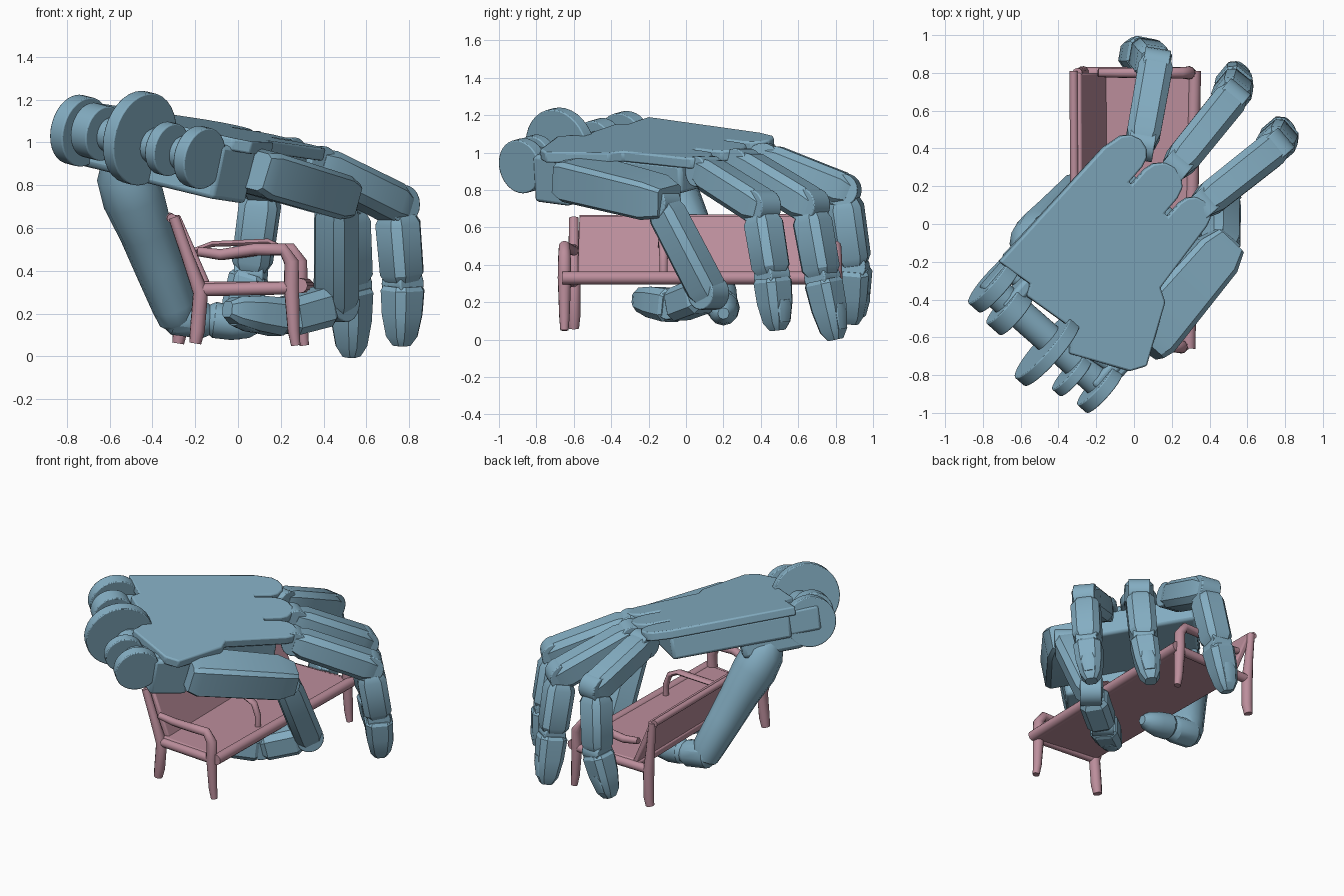
import bpy, bmesh, math
from mathutils import Vector as V

if "Cube" in bpy.data.objects:
    bpy.data.objects.remove(bpy.data.objects["Cube"])


def material(name, rgb):
    m = bpy.data.materials.new(name)
    m.diffuse_color = (*rgb, 1)
    m.use_nodes = True
    m.node_tree.nodes["Principled BSDF"].inputs["Base Color"].default_value = m.diffuse_color
    return m


BLUE = material("blue", (0.23, 0.42, 0.54))
PINK = material("pink", (0.50, 0.27, 0.33))
UP = V((0, 0, 1))


def finish(name, bm, mat, bevel=0.0, angle=30):
    bmesh.ops.recalc_face_normals(bm, faces=bm.faces)
    me = bpy.data.meshes.new(name)
    bm.to_mesh(me)
    bm.free()
    ob = bpy.data.objects.new(name, me)
    bpy.context.collection.objects.link(ob)
    me.materials.append(mat)
    if bevel:
        b = ob.modifiers.new("bevel", 'BEVEL')
        b.width, b.segments, b.limit_method = bevel, 2, 'ANGLE'
    bpy.ops.object.select_all(action='DESELECT')
    ob.select_set(True)
    bpy.context.view_layer.objects.active = ob
    bpy.ops.object.shade_smooth_by_angle(angle=math.radians(angle))
    return ob


def loft(name, pts, sizes, side, mat=BLUE, n=0, c=0.6, bevel=0.0):
    """Skin cross-sections along a path; n=0 gives a chamfered square, else an n-gon."""
    pts = [V(p) for p in pts]
    side = V(side)
    if n:
        prof = [(math.cos(2 * math.pi * i / n), math.sin(2 * math.pi * i / n)) for i in range(n)]
    else:
        prof = [(1, -c), (1, c), (c, 1), (-c, 1), (-1, c), (-1, -c), (-c, -1), (c, -1)]
    bm = bmesh.new()
    rings = []
    for i, p in enumerate(pts):
        t = (pts[min(i + 1, len(pts) - 1)] - pts[max(i - 1, 0)]).normalized()
        h = side.cross(t).normalized()
        s = t.cross(h)
        w = sizes[i] if isinstance(sizes, (list, tuple)) else sizes
        a, b = w if isinstance(w, tuple) else (w, w)
        rings.append([bm.verts.new(p + s * x * a + h * y * b) for x, y in prof])
    for r, q in zip(rings, rings[1:]):
        for i in range(len(prof)):
            j = (i + 1) % len(prof)
            bm.faces.new((r[i], r[j], q[j], q[i]))
    bm.faces.new(rings[0])
    bm.faces.new(rings[-1][::-1])
    return finish(name, bm, mat, bevel, 50 if mat is PINK else 30)


def segment(name, p, q, w0, w1, side):
    p, q = V(p), V(q)
    pts = [p.lerp(q, t) for t in (0, 0.12, 0.88, 1)]
    return loft(name, pts, [w0 * 0.8, w0, w1, w1 * 0.75], side)


# Palm frame: u runs to the fingers, v across the hand, d is depth below the back
def P(u, v, d=0.0):
    top = V((.66 * u + .75 * v, .75 * u - .66 * v, 1.055 - .1 * u - .19 * v))
    return top - V((.2, -.05, .97)) * d


AXLE = V((.75, -.66, -.19)).normalized()


def slab(name, outline, d0, d1, bevel):
    bm = bmesh.new()
    a = [bm.verts.new(P(u, v, d0)) for u, v in outline]
    b = [bm.verts.new(P(u, v, d1)) for u, v in outline]
    bm.faces.new(a)
    bm.faces.new(b[::-1])
    for i in range(len(a)):
        j = (i + 1) % len(a)
        bm.faces.new((a[i], b[i], b[j], a[j]))
    return finish(name, bm, BLUE, bevel)


def disc(name, c, r, depth, axis=AXLE, n=32):
    c = V(c)
    h = axis * depth / 2
    return loft(name, [c - h, c + h], r, UP.cross(axis), n=n, bevel=0.006)


# Palm back plate with three rounded finger lobes
plate = [(-.62, -.40), (.20, -.385)]
for v0, v1, tip in ((-.37, -.165, .36), (-.145, .085, .37), (.11, .30, .34)):
    m, r = (v0 + v1) / 2, (v1 - v0) / 2
    plate += [(.15, v0)] if v0 > -.3 else []
    plate += [(tip - r + r * math.sin(a), m - r * math.cos(a)) for a in (0, .5, 1, 1.57, 2.1, 2.6, 3.14)]
    plate += [(.15, v1)] if v1 < .2 else []
plate += [(-.16, .33), (-.20, .40), (-.52, .55), (-.60, .50), (-.74, .20), (-.63, .12),
          (-.66, -.17), (-.60, -.20)]
slab("palm_back_plate", plate, 0, .06, .012)
# Palm body, wrist block and heel under the plate
slab("palm_body", [(-.58, -.38), (.20, -.36), (.20, .28), (-.2, .31), (-.56, .42), (-.62, .1)],
     .05, .21, .02)
slab("wrist_block", [(-.72, .10), (-.40, .10), (-.42, .50), (-.66, .50)], .04, .30, .02)
slab("thumb_side_heel", [(-.66, -.36), (-.25, -.36), (-.3, .0), (-.62, .0)], .15, .30, .03)

# Wrist hinge: discs on a common axle
for i, (c, r, dep) in enumerate([((-.74, -.32, 1.055), .165, .08), ((-.66, -.46, 1.05), .13, .10),
                                 ((-.46, -.67, 1.02), .22, .07), ((-.33, -.80, .97), .125, .06),
                                 ((-.18, -.87, .93), .145, .07)]):
    disc(f"wrist_disc_{i + 1}", c, r, dep)
disc("wrist_axle", (-.46, -.60, 1.0), .08, .78)
for i, v in enumerate((-.33, -.2, .12, .43)):
    slab(f"wrist_lug_{i + 1}", [(-.78, v - .035), (-.55, v - .035), (-.55, v + .035), (-.78, v + .035)],
         .03, .2, .02)


# Fingers: three segments, hinge pins and a nail
def finger(name, k, pip, dip, tip, heading, w=.092):
    k, pip, dip, tip = map(V, (k, pip, dip, tip))
    d = V((*heading, 0)).normalized()
    side = d.cross(UP)
    segment(name + "_proximal", k, pip + (pip - k).normalized() * .04, w * .97, w, side)
    m = (dip - pip).normalized()
    segment(name + "_middle", pip + m * .05, dip - m * .01, w, w * .97, side)
    t = (tip - dip).normalized()
    L = (tip - dip).length
    start = dip + t * .01
    loft(name + "_tip", [start, start + t * .02, dip + t * L * .5, dip + t * L * .85, tip],
         [w * .85, w * .97, w * .9, w * .7, w * .4], side)
    out = side.cross(t)
    loft(name + "_nail", [dip + t * L * f + out * o for f, o in ((.45, w * .86), (.6, w * .84), (.85, w * .66))],
         [(w * .4, .012), (w * .52, .014), (w * .4, .012)], side, n=10)
    for nm, c, r in (("knuckle", k, w * .9), ("upper", pip, w * .98), ("lower", dip, w * .8)):
        disc(f"{name}_{nm}_hinge", c, r, w * 1.5, side, 20)


finger("index_finger", (.04, .42, .97), (.115, .84, .80), (.06, .90, .39), (-.03, .89, .09), (.17, .98))
finger("middle_finger", (.22, .30, .94), (.51, .66, .72), (.53, .73, .33), (.53, .80, .0), (.64, .77))
finger("ring_finger", (.36, .10, .90), (.74, .40, .71), (.77, .46, .34), (.765, .49, .05), (.76, .65))
finger("little_finger", (.46, -.13, .73), (.46, .12, .25), (.21, -.06, .18), (-.05, -.26, .22), (.66, .75))

# Little finger metacarpal alongside the palm
loft("little_finger_metacarpal", [(.04, -.63, .88), (.08, -.58, .865), (.43, -.17, .76), (.50, -.09, .74)],
     [(.13, .09), (.15, .11), (.13, .105), (.09, .08)], (.75, -.66, -.19), c=.8)

# Thumb: swollen base, shaft, elbow and tip curled under the bench
loft("thumb_shaft", [(-.55, -.16, .93), (-.53, -.11, .86), (-.49, -.06, .74), (-.43, .02, .58),
                     (-.37, .09, .42), (-.30, .17, .24), (-.28, .19, .17), (-.26, .2, .13)],
     [.09, .135, .145, .125, .115, .105, .09, .05], (0, 1, 0.1), n=12)
loft("thumb_middle", [(-.34, .18, .20), (-.30, .19, .19), (-.16, .2, .17), (-.13, .2, .17)],
     [.06, .09, .088, .07], (0, 1, 0), n=12)
loft("thumb_tip", [(-.135, .2, .17), (-.11, .2, .17), (-.02, .2, .155), (.06, .2, .145), (.10, .2, .14)],
     [.07, .085, .08, .06, .03], (0, 1, 0), n=12)


# Bench
def plank(name, corners, thick):
    bm = bmesh.new()
    f = bm.faces.new([bm.verts.new(c) for c in corners])
    f.normal_update()
    n = f.normal.copy()
    r = bmesh.ops.extrude_face_region(bm, geom=[f])
    bmesh.ops.translate(bm, vec=n * thick,
                        verts=[g for g in r["geom"] if isinstance(g, bmesh.types.BMVert)])
    # close the underside if the extrusion consumed the first face
    bmesh.ops.holes_fill(bm, edges=[e for e in bm.edges if e.is_boundary], sides=4)
    return finish(name, bm, PINK, .012)


def rod(name, pts, r):
    return loft(name, pts, r, (.1, 1, .05), PINK, n=12)


plank("bench_seat", [(-.18, -.60, .30), (.31, -.65, .30), (.33, .80, .30), (-.2, .80, .30)], .05)
plank("bench_back", [(-.16, -.58, .31), (-.175, .80, .31), (-.32, .80, .65), (-.31, -.57, .65)], .04)
loft("bench_front_rail", [(.29, -.66, .33), (.32, .81, .33)], .035, UP, PINK, n=12)
loft("bench_back_rail", [(-.31, -.57, .645), (-.32, .81, .65)], .022, UP, PINK, n=12)

# End frames: legs, arm rest and back post
for nm, yf, yb, xf, xb, xm in (("near", -.65, -.60, .26, -.19, -.175), ("far", .80, .80, .30, -.27, -.27)):
    rod(f"bench_{nm}_front_leg", [(xf + .01, yf, .05), (xf, yf, .12), (xf - .01, yf, .33), (xf - .01, yf, .44),
                                  (xf - .05, yf, .50), (xf - .18, yf, .50), (-.08, yb, .475), (-.19, yb, .49)],
        [.022, .028, .036, .034, .03, .028, .026, .022])
    rod(f"bench_{nm}_back_leg", [(xb - .01, yb, .06), (xb, yb, .12), (xm, yb, .30),
                                 ((xm - .30) / 2, yb, .47), (-.30, yb, .65)],
        [.028, .035, .036, .028, .026])
    loft(f"bench_{nm}_end_rail", [(xf, yf, .32), (xm, yb, .31)], .03, UP, PINK, n=12)
# Thin divider arm in the middle of the seat
loft("bench_middle_arm", [(-.24, -.12, .48), (-.12, -.12, .525), (.14, -.12, .535), (.21, -.12, .50),
                          (.24, -.12, .42), (.24, -.12, .33)],
     [(.03, .014), (.03, .014), (.03, .016), (.025, .018), (.022, .02), (.022, .02)], (0, 1, 0), PINK, n=10)
